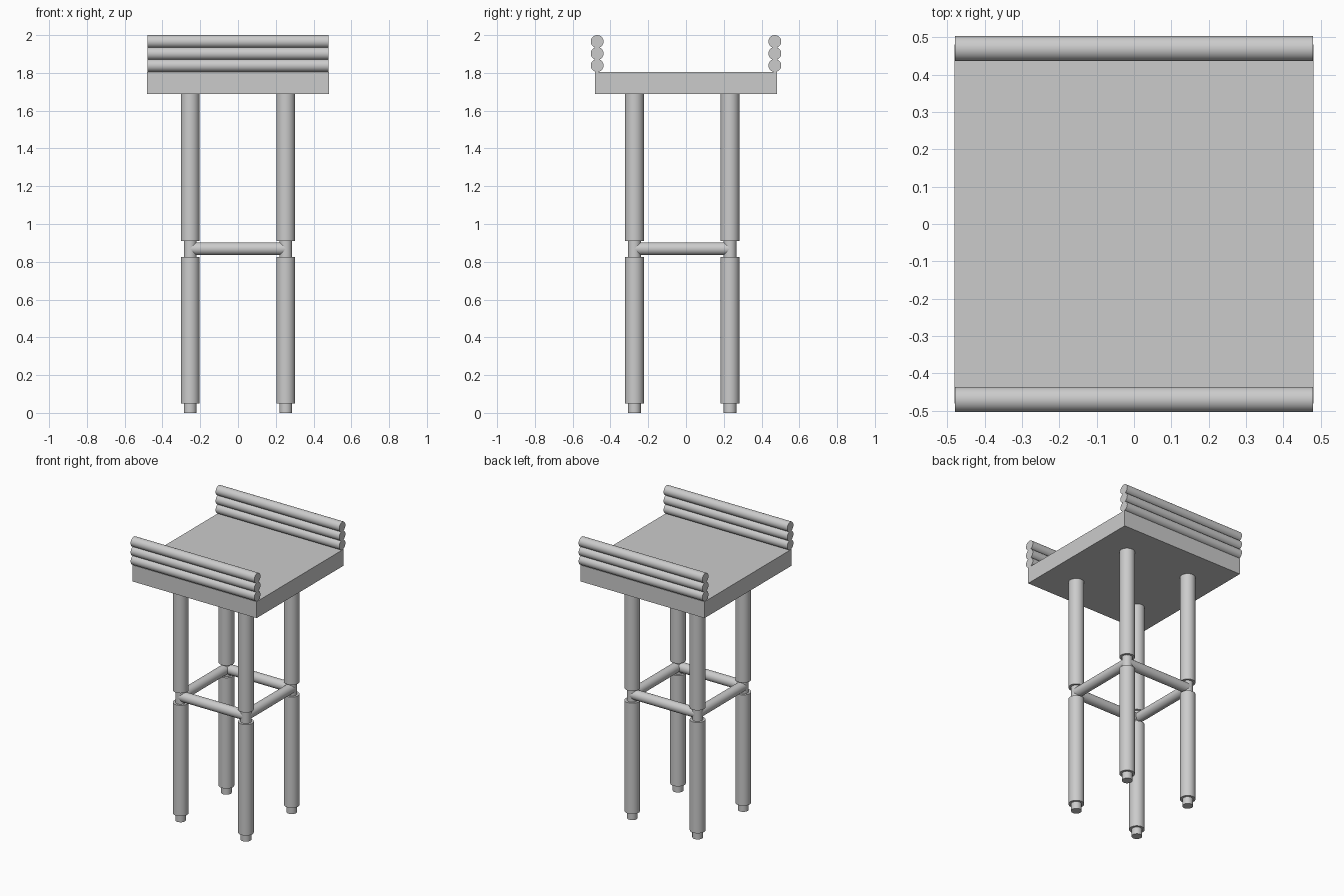
import bpy, bmesh, math
from mathutils import Matrix, Vector

if "Cube" in bpy.data.objects:
    bpy.data.objects.remove(bpy.data.objects["Cube"])

SIDES = 32
LEG_X = (-0.253, 0.253)
LEG_Y = (-0.273, 0.233)
ROD_R = 0.034


def finish(name, bm):
    bmesh.ops.recalc_face_normals(bm, faces=bm.faces)
    mesh = bpy.data.meshes.new(name)
    bm.to_mesh(mesh)
    bm.free()
    obj = bpy.data.objects.new(name, mesh)
    bpy.context.collection.objects.link(obj)
    bpy.ops.object.select_all(action='DESELECT')
    obj.select_set(True)
    bpy.context.view_layer.objects.active = obj
    bpy.ops.object.shade_smooth_by_angle(angle=math.radians(35))
    return obj


def rod(name, start, end, radius=ROD_R):
    start, end = Vector(start), Vector(end)
    axis = end - start
    matrix = Matrix.Translation((start + end) / 2) @ axis.to_track_quat('Z', 'Y').to_matrix().to_4x4()
    bm = bmesh.new()
    bmesh.ops.create_cone(bm, cap_ends=True, segments=SIDES, radius1=radius,
                          radius2=radius, depth=axis.length, matrix=matrix)
    return finish(name, bm)


def lathe(name, x, y, profile):
    bm = bmesh.new()
    rings = [[bm.verts.new((x + r * math.cos(math.tau * i / SIDES),
                            y + r * math.sin(math.tau * i / SIDES), z))
              for i in range(SIDES)] for r, z in profile]
    for a, b in zip(rings, rings[1:]):
        for i in range(SIDES):
            j = (i + 1) % SIDES
            bm.faces.new((a[i], a[j], b[j], b[i]))
    bm.faces.new(rings[0])
    bm.faces.new(rings[-1])
    return finish(name, bm)


# Seat slab
bm = bmesh.new()
bmesh.ops.create_cube(bm, size=1, matrix=Matrix.Translation((0, 0, 1.747))
                      @ Matrix.Diagonal((0.962, 0.962, 0.115, 1)))
finish("seat", bm)

# Legs: narrow foot, lower sleeve, recessed neck, upper sleeve
leg_profile = [(ROD_R, 0), (ROD_R, 0.05), (0.05, 0.05), (0.05, 0.826),
               (ROD_R, 0.826), (ROD_R, 0.911), (0.05, 0.911), (0.05, 1.69)]
for y, depth in zip(LEG_Y, ("front", "back")):
    for x, side in zip(LEG_X, ("left", "right")):
        lathe(f"{depth}_{side}_leg", x, y, leg_profile)

# Stretchers joining the leg necks
z = 0.869
for y, depth in zip(LEG_Y, ("front", "back")):
    rod(f"{depth}_stretcher", (LEG_X[0], y, z), (LEG_X[1], y, z))
for x, side in zip(LEG_X, ("left", "right")):
    rod(f"{side}_stretcher", (x, LEG_Y[0], z), (x, LEG_Y[1], z))

# Stacked rails on the front and back edges of the seat
for y, depth in ((-0.47, "front"), (0.47, "back")):
    for i, z in enumerate((1.839, 1.9025, 1.966)):
        rod(f"{depth}_rail_{i + 1}", (-0.479, y, z), (0.479, y, z))
